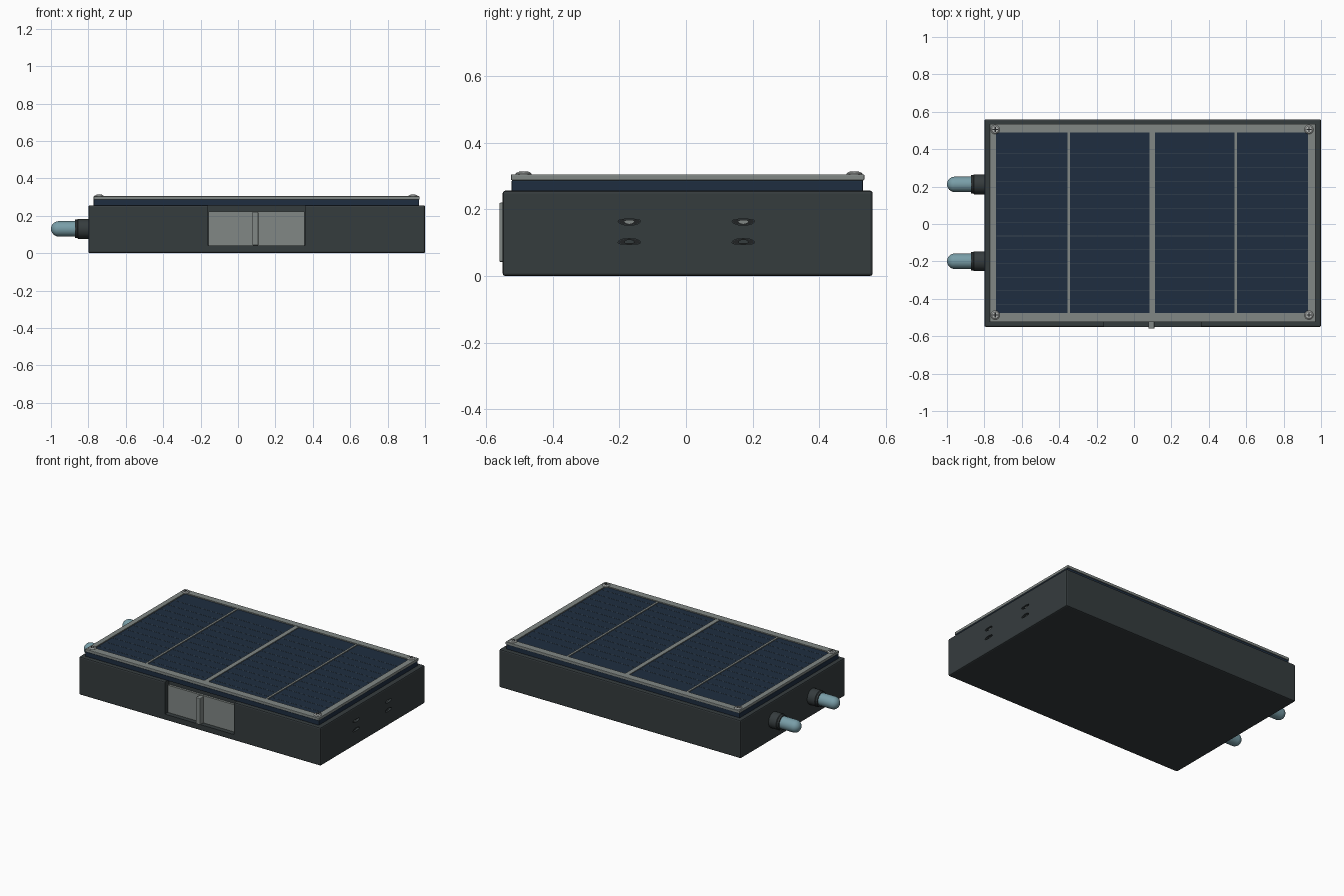
import bpy, bmesh, math
from mathutils import Matrix

if "Cube" in bpy.data.objects:
    bpy.data.objects.remove(bpy.data.objects["Cube"])


def material(name, rgb):
    m = bpy.data.materials.new(name)
    m.diffuse_color = (*rgb, 1)
    m.use_nodes = True
    m.node_tree.nodes["Principled BSDF"].inputs["Base Color"].default_value = m.diffuse_color
    return m


DARK = material("charcoal", (0.036, 0.045, 0.048))
BLACK = material("black", (0.015, 0.017, 0.018))
BLUE = material("cell_blue", (0.013, 0.027, 0.051))
LINE = material("cell_line", (0.045, 0.065, 0.085))
METAL = material("metal", (0.22, 0.245, 0.235))
SCREW = material("screw_steel", (0.45, 0.47, 0.46))
GLASS = material("bulb_glass", (0.19, 0.34, 0.39))


def finish(name, bm, mat, bevel=0):
    bmesh.ops.recalc_face_normals(bm, faces=bm.faces)
    me = bpy.data.meshes.new(name)
    bm.to_mesh(me)
    bm.free()
    ob = bpy.data.objects.new(name, me)
    bpy.context.collection.objects.link(ob)
    if mat:
        me.materials.append(mat)
    if bevel:
        b = ob.modifiers.new("bevel", 'BEVEL')
        b.width, b.segments = bevel, 2
    return ob


def box(name, x, y, z, mat=None, bevel=0):
    bm = bmesh.new()
    size = Matrix.Diagonal((x[1] - x[0], y[1] - y[0], z[1] - z[0], 1))
    centre = Matrix.Translation((sum(x) / 2, sum(y) / 2, sum(z) / 2))
    bmesh.ops.create_cube(bm, size=1, matrix=centre @ size)
    return finish(name, bm, mat, bevel)


def lathe(name, profile, matrix, mat, n=32):
    """Spin (radius, height) points about local z, then place with matrix."""
    bm = bmesh.new()
    vs = [bm.verts.new((r, 0, h)) for r, h in profile]
    es = [bm.edges.new(p) for p in zip(vs, vs[1:])]
    bmesh.ops.spin(bm, geom=vs + es, cent=(0, 0, 0), axis=(0, 0, 1),
                   angle=2 * math.pi, steps=n, use_merge=True)
    bmesh.ops.remove_doubles(bm, verts=bm.verts, dist=1e-5)
    bm.transform(matrix)
    ob = finish(name, bm, mat)
    bpy.ops.object.select_all(action='DESELECT')
    ob.select_set(True)
    bpy.context.view_layer.objects.active = ob
    bpy.ops.object.shade_smooth_by_angle(angle=math.radians(35))
    return ob


def prism_x(name, yz, x, mat=None):
    bm = bmesh.new()
    f = bm.faces.new([bm.verts.new((x[0], y, z)) for y, z in yz])
    r = bmesh.ops.extrude_face_region(bm, geom=[f])
    for v in r["geom"]:
        if isinstance(v, bmesh.types.BMVert):
            v.co.x = x[1]
    return finish(name, bm, mat)


def cut(target, cutter):
    m = target.modifiers.new("cut", 'BOOLEAN')
    m.operation, m.solver, m.object = 'DIFFERENCE', 'EXACT', cutter
    cutter.hide_render = True
    cutter.hide_set(True)


# Housing with an open-topped notch for the front slider
body = box("housing", (-0.8, 1.0), (-0.55, 0.56), (0, 0.256), DARK, 0.008)
cut(body, box("notch_cutter", (-0.16, 0.357), (-0.7, -0.505), (0.04, 0.4)))
box("slider_plate", (-0.158, 0.355), (-0.52, -0.504), (0.041, 0.224), METAL)
box("slider_grip", (0.077, 0.109), (-0.56, -0.51), (0.042, 0.22), METAL, 0.004)

# Lens-shaped contact slots on the right end
for cy in (-0.17, 0.172):
    for cz, s in ((0.165, -1), (0.1, 1)):
        def lens(w, up, down):
            t = [math.pi * i / 8 for i in range(9)]
            top = [(cy + w * math.cos(a), cz + s * up * math.sin(a)) for a in t]
            low = [(cy - w * math.cos(a), cz - s * down * math.sin(a))
                   for a in t[1:-1]]
            return top + low
        cut(body, prism_x("slot_cutter", lens(0.034, 0.013, 0.006), (0.975, 1.05)))
        prism_x("slot_floor", lens(0.033, 0.012, 0.005), (0.97, 0.977), BLACK)
        prism_x("slot_contact", lens(0.016, 0.010, 0.003), (0.972, 0.99),
                METAL if s < 0 else DARK)

# Solar panel slab and its cell lines
box("solar_panel", (-0.772, 0.968), (-0.523, 0.531), (0.254, 0.287), BLUE, 0.003)
box("solar_cells", (-0.74, 0.935), (-0.48, 0.495), (0.28, 0.298), BLUE)
for i in range(12):
    y = 0.375 - i * 0.0732
    box("cell_line", (-0.735, 0.93), (y - 0.0015, y + 0.0015), (0.295, 0.2988), LINE)

# Metal frame: one ring with a rectangular opening, plus divider bars
frame = box("panel_frame", (-0.772, 0.97), (-0.525, 0.535), (0.287, 0.305), METAL, 0.003)
cut(frame, box("frame_cutter", (-0.737, 0.93), (-0.477, 0.489), (0.2, 0.4)))
for x, w in ((-0.349, 0.007), (0.097, 0.015), (0.543, 0.007)):
    box("divider_bar", (x - w, x + w), (-0.479, 0.491), (0.29, 0.303), METAL)

# Corner screws with cross slots
for x in (-0.742, 0.935):
    for y in (-0.487, 0.505):
        lathe("screw_head", [(0, 0.3), (0.024, 0.3), (0.024, 0.307), (0.018, 0.312), (0, 0.313)],
              Matrix.Translation((x, y, 0)), SCREW, 24)
        for a, b in ((0.014, 0.003), (0.003, 0.014)):
            box("screw_slot", (x - a, x + a), (y - b, y + b), (0.308, 0.3134), BLACK)

# Two domed bulbs with stepped collars, pointing to -x
dome = [(0.041 * math.cos(a), 0.159 + 0.041 * math.sin(a))
        for a in (math.pi / 2 * i / 8 for i in range(8))] + [(0, 0.2)]
for y in (-0.199, 0.212):
    place = Matrix.Translation((-0.8, y, 0.13)) @ Matrix.Rotation(-math.pi / 2, 4, 'Y')
    lathe("bulb_collar", [(0, -0.01), (0.053, -0.01), (0.053, 0.056), (0.049, 0.06),
                          (0.049, 0.072), (0, 0.072)], place, DARK)
    lathe("bulb", [(0, 0.05), (0.041, 0.05)] + dome, place, GLASS)
